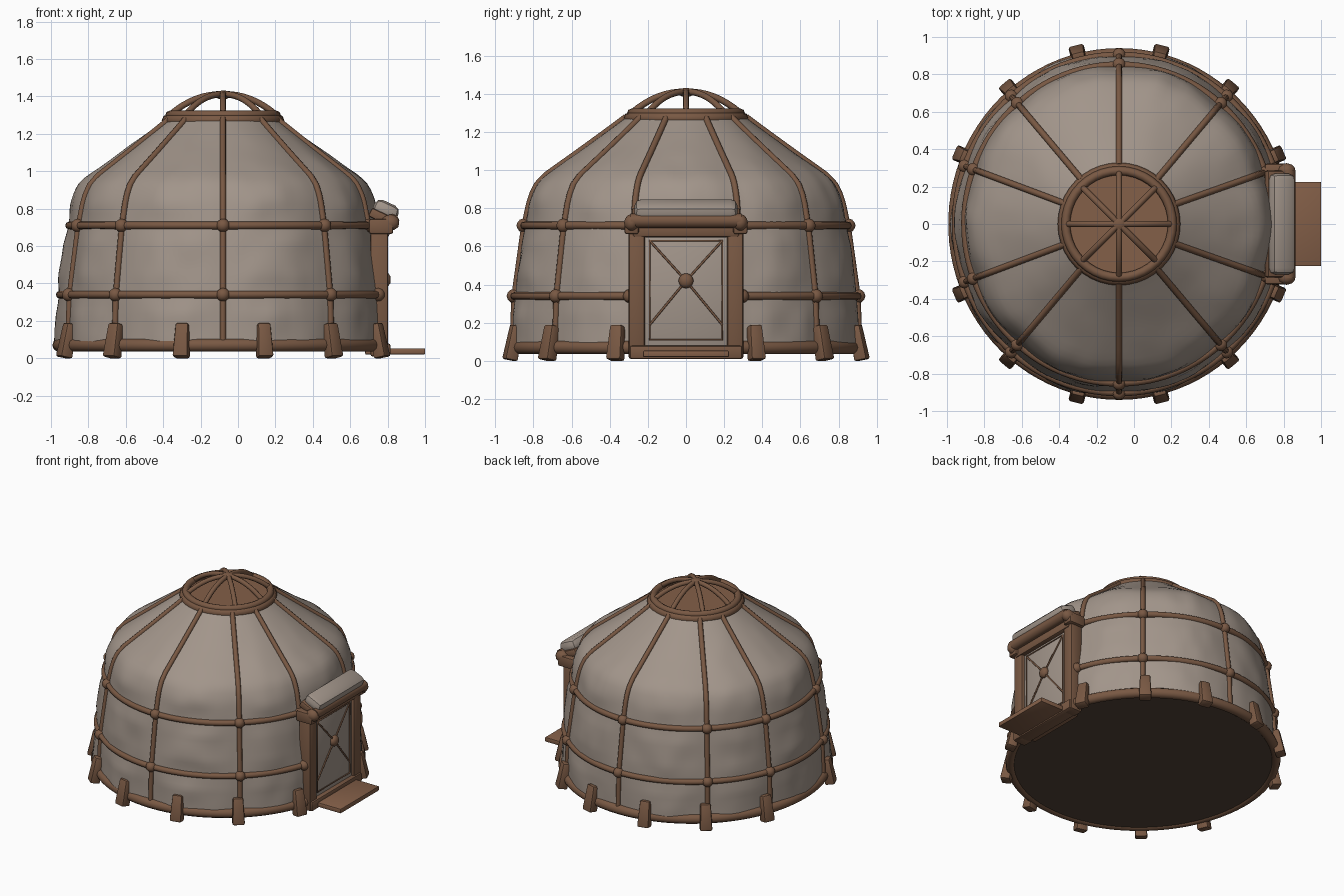
import bpy, bmesh, math
from mathutils import Vector, Matrix, noise

old = bpy.data.objects.get("Cube")
if old:
    bpy.data.objects.remove(old)


def material(name, rgb):
    m = bpy.data.materials.new(name)
    m.use_nodes = True
    m.diffuse_color = (*rgb, 1)
    m.node_tree.nodes["Principled BSDF"].inputs["Base Color"].default_value = (*rgb, 1)
    return m


FELT = material("grey felt", (0.36, 0.30, 0.255))
WOOD = material("brown wood", (0.19, 0.098, 0.056))
PLANK = material("light plank", (0.23, 0.115, 0.065))
DARK = material("dark floor", (0.085, 0.055, 0.038))

CX = -0.08
SQUASH = 0.97
PROFILE = [(0.0, 0.908), (0.34, 0.895), (0.7, 0.845), (0.86, 0.81),
           (0.95, 0.765), (1.11, 0.54), (1.3, 0.28)]
HALF = [19, 49, 90, 131, 160]
RIBS = HALF + [360 - a for a in reversed(HALF)]
HOOPS = [0.34, 0.71]


def radius(z):
    """Wall and roof radius, linear between the profile points."""
    for (z0, r0), (z1, r1) in zip(PROFILE, PROFILE[1:]):
        if z <= z1:
            return r0 + (r1 - r0) * (z - z0) / (z1 - z0)
    return PROFILE[-1][1]


def surface(deg, z, off=0.0):
    a = math.radians(deg)
    r = (radius(z - 0.025) + radius(z) + radius(z + 0.025)) / 3 + off
    return Vector((CX + SQUASH * r * math.cos(a), r * math.sin(a), z))


def finish(obj, mat, angle=40):
    obj.data.materials.clear()
    obj.data.materials.append(mat)
    bpy.ops.object.select_all(action='DESELECT')
    obj.select_set(True)
    bpy.context.view_layer.objects.active = obj
    bpy.ops.object.shade_smooth_by_angle(angle=math.radians(angle))
    return obj


def from_bmesh(name, bm, mat, angle=40):
    bmesh.ops.recalc_face_normals(bm, faces=bm.faces)
    me = bpy.data.meshes.new(name)
    bm.to_mesh(me)
    bm.free()
    obj = bpy.data.objects.new(name, me)
    bpy.context.collection.objects.link(obj)
    return finish(obj, mat, angle)


def tube(name, points, r, mat=WOOD, closed=False, sides=2):
    cu = bpy.data.curves.new(name, 'CURVE')
    cu.dimensions = '3D'
    cu.bevel_depth = r
    cu.bevel_resolution = sides
    cu.use_fill_caps = True
    sp = cu.splines.new('POLY')
    sp.points.add(len(points) - 1)
    for p, co in zip(sp.points, points):
        p.co = (*co, 1)
    sp.use_cyclic_u = closed
    obj = bpy.data.objects.new(name, cu)
    bpy.context.collection.objects.link(obj)
    bpy.ops.object.select_all(action='DESELECT')
    obj.select_set(True)
    bpy.context.view_layer.objects.active = obj
    bpy.ops.object.convert(target='MESH')
    return finish(bpy.context.object, mat, 60)


def box(name, center, size, mat=WOOD, bevel=0.012, rot=None, taper=1.0):
    bm = bmesh.new()
    bmesh.ops.create_cube(bm, size=1)
    for v in bm.verts:
        k = taper if v.co.z > 0 else 1
        v.co = Vector((v.co.x * size[0] * k, v.co.y * size[1] * k, v.co.z * size[2]))
    bmesh.ops.bevel(bm, geom=bm.edges[:], offset=bevel, segments=2, affect='EDGES', profile=0.5)
    bm.transform(Matrix.Translation(center) @ (rot or Matrix()))
    return from_bmesh(name, bm, mat)


def ball(name, center, r, mat=WOOD, stretch=(1, 1, 1)):
    bm = bmesh.new()
    bmesh.ops.create_icosphere(bm, subdivisions=2, radius=r)
    bm.transform(Matrix.Translation(center) @ Matrix.Diagonal((*stretch, 1)))
    return from_bmesh(name, bm, mat, 60)


def disc(name, center, r, mat, depth=0.01):
    bm = bmesh.new()
    bmesh.ops.create_cone(bm, cap_ends=True, segments=64, radius1=r, radius2=r, depth=depth)
    bm.transform(Matrix.Translation(center) @ Matrix.Diagonal((SQUASH, 1, 1, 1)))
    return from_bmesh(name, bm, mat)


# Felt cover: swells between the ribs and hoops, with soft creases
def felt_point(deg, z):
    edges = [RIBS[-1] - 360] + RIBS + [RIBS[0] + 360]
    lo = max(e for e in edges if e <= deg)
    hi = min(e for e in edges if e > deg)
    swell = math.sin(math.pi * (deg - lo) / (hi - lo))
    tie = min(abs(z - h) for h in HOOPS)
    pull = min(1, tie / 0.1)
    fade = min(1, max(0, (1.3 - z) / 0.3))
    p = surface(deg, z)
    crease = noise.noise(p * 5) * 0.012 + noise.noise(Vector((p.x * 9, p.y * 9, z * 5))) * 0.008
    p = surface(deg, z, fade * ((0.022 * swell + crease * swell) * (0.4 + 0.6 * pull)))
    p.x = min(p.x, 0.755)
    return p


SEG, ROWS = 144, 46
bm = bmesh.new()
grid = [[bm.verts.new(felt_point(i * 360 / SEG, 0.05 + 1.23 * j / ROWS)) for i in range(SEG)]
        for j in range(ROWS + 1)]
for low, high in zip(grid, grid[1:]):
    for i in range(SEG):
        n = (i + 1) % SEG
        bm.faces.new((low[i], low[n], high[n], high[i]))
from_bmesh("felt_cover", bm, FELT, 60)

# Floor and base ring
disc("floor", (CX, 0, 0.05), 0.9, DARK)
base = tube("base_ring", [surface(a, 0.07) for a in range(14, 347, 4)], 0.035, sides=3)

# Ribs, hoops and the lashings where they cross
for n, a in enumerate(RIBS):
    start = 0.72 if a in (RIBS[0], RIBS[-1]) else 0.06
    steps = [start + (1.28 - start) * k / 24 for k in range(25)]
    tube(f"rib_{n}", [surface(a, z, 0.004) for z in steps], 0.017)
    for z in HOOPS:
        ball(f"lashing_{n}", surface(a, z, 0.01), 0.037)
for z in HOOPS:
    tube("hoop", [surface(a, z, 0.006) for a in range(17, 344, 3)], 0.021)

# Ground stakes leaning on the base ring
for n, a in enumerate(s + q for q in (0, 180) for s in (23, 50, 76, 104, 130, 157)):
    rot = Matrix.Rotation(math.radians(a), 4, 'Z') @ Matrix.Rotation(math.radians(-11), 4, 'Y')
    box(f"stake_{n}", surface(a, 0.095, 0.03), (0.07, 0.085, 0.185), rot=rot, taper=0.82)


# Crown: rim, closing disc and arched spokes
def circle(r, z, count=40):
    return [(CX + r * math.cos(2 * math.pi * k / count), r * math.sin(2 * math.pi * k / count), z)
            for k in range(count)]


tube("crown_rim_lower", circle(0.295, 1.272), 0.033, closed=True)
tube("crown_rim_upper", circle(0.285, 1.3), 0.024, closed=True)
disc("crown_disc", (CX, 0, 1.285), 0.29, PLANK)
for n in range(4):
    d = Vector((math.cos(n * math.pi / 4), math.sin(n * math.pi / 4), 0))
    arch = []
    for k in range(-8, 9):
        t = k / 8
        arch.append(Vector((CX, 0, 1.3 + 0.112 * (1 - abs(t) ** 2.2))) + d * 0.285 * t)
    tube(f"crown_spoke_{n}", arch, 0.017)
ball("crown_hub", (CX, 0, 1.408), 0.045, stretch=(1, 1, 0.55))

# Doorway: posts, lintel, threshold and step
for s, side in ((1, "right"), (-1, "left")):
    box(f"door_post_{side}", (0.755, s * 0.258, 0.345), (0.095, 0.085, 0.67))
    ball(f"lintel_end_{side}", (0.815, s * 0.285, 0.725), 0.045, stretch=(1.1, 0.9, 1))
    box(f"lintel_bracket_{side}", (0.765, s * 0.285, 0.705), (0.13, 0.075, 0.08))
box("lintel", (0.765, 0, 0.685), (0.09, 0.56, 0.07))
tube("awning_pole", [(0.825, y, 0.735) for y in (-0.29, 0, 0.29)], 0.038)
box("threshold", (0.765, 0, 0.045), (0.1, 0.59, 0.07))
box("step_board", (0.84, 0, 0.037), (0.32, 0.45, 0.033), PLANK, bevel=0.005)

# Rolled felt awning above the door
tilt = Matrix.Rotation(math.radians(25), 4, 'Y')
box("awning_roll", (0.79, 0, 0.79), (0.14, 0.54, 0.09), FELT, bevel=0.035, rot=tilt)
box("awning_backing", (0.765, 0, 0.755), (0.13, 0.57, 0.05), WOOD, rot=tilt)

# Door panel with frame, crossed cords and central knot
box("door_panel", (0.765, 0, 0.36), (0.035, 0.44, 0.58), FELT, bevel=0.008)
Y, LOW, HIGH = 0.19, 0.11, 0.63
corners = [(0.783, -Y, LOW), (0.783, Y, LOW), (0.783, Y, HIGH), (0.783, -Y, HIGH)]
tube("door_edge_cord", corners, 0.006, closed=True)
knot = Vector((0.79, 0, 0.42))
for n, (x, y, z) in enumerate(corners):
    end = z if z > 0.4 else 0.19
    tube(f"door_cord_{n}", [(x, y, end), knot], 0.006)
ball("door_knot", knot, 0.04, stretch=(0.7, 1, 1))
